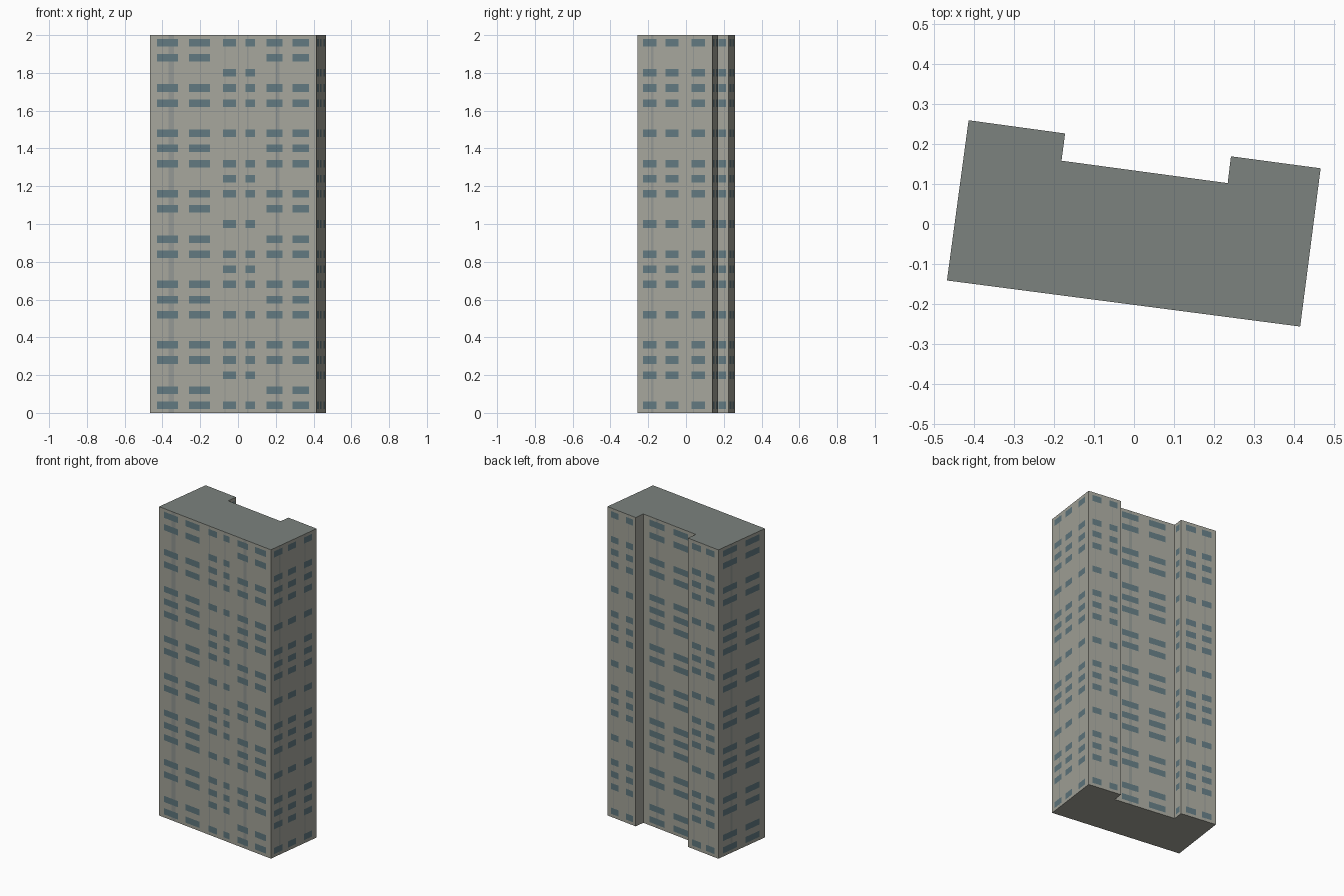
import bpy, bmesh
from mathutils import Vector

if "Cube" in bpy.data.objects:
    bpy.data.objects.remove(bpy.data.objects["Cube"])

def material(name, rgb):
    m = bpy.data.materials.new(name)
    m.diffuse_color = (*rgb, 1)
    m.use_nodes = True
    m.node_tree.nodes["Principled BSDF"].inputs["Base Color"].default_value = m.diffuse_color
    return m

HEIGHT, FLOORS = 2.0, 25
PITCH = HEIGHT / FLOORS
WALL, GLASS, STRIP, ROOF = range(4)

# floors that carry windows, for wide (A) and narrow (B) columns
A = {0, 1, 3, 4, 6, 7, 8, 10, 11, 13, 14, 16, 17, 18, 20, 21, 23, 24}
B = {0, 2, 3, 4, 6, 8, 9, 10, 12, 14, 15, 16, 18, 20, 21, 22, 24}

# footprint, counter-clockwise from the front left corner
corners = [(-0.467, -0.141), (0.415, -0.256), (0.466, 0.139), (0.242, 0.169),
           (0.234, 0.102), (-0.181, 0.158), (-0.172, 0.226), (-0.413, 0.259)]

# per wall: window columns (start, end, floors) and vertical strips, as fractions of the wall
walls = [
    # front
    ([(.043, .168, A), (.236, .36, A), (.44, .516, B), (.575, .632, B),
      (.70, .797, A), (.858, .955, A)],
     [(.111, .145), (.447, .455), (.585, .593), (.755, .78)]),
    # right
    ([(.07, .25, B), (.37, .55, B), (.72, .90, B)], [(.18, .21), (.74, .755)]),
    # right wing back
    ([(.12, .40, B), (.65, .90, B)], [(.19, .22), (.72, .74)]),
    # right wing inner side
    ([], []),
    # recessed back
    ([(.12, .40, A), (.57, .85, A)], [(.24, .29)]),
    # left wing inner side
    ([(.2, .8, B)], []),
    # left wing back
    ([(.14, .43, B), (.60, .87, B)], [(.19, .22), (.68, .70)]),
    # left
    ([(.10, .40, A), (.58, .88, A)], [(.26, .30)]),
]

# height levels: sill and head of every floor
levels = [0.0]
for f in range(FLOORS):
    levels += [f * PITCH + 0.02, f * PITCH + 0.06]
levels.append(HEIGHT)

bm = bmesh.new()

# ring of vertical lines around the building, with the wall and span each begins
ring = []
for w, (cols, strips) in enumerate(walls):
    p, q = Vector(corners[w]), Vector(corners[(w + 1) % len(corners)])
    cuts = sorted({0.0, 1.0} | {c for s in cols for c in s[:2]} | {c for s in strips for c in s})
    for u0, u1 in zip(cuts, cuts[1:]):
        xy = p.lerp(q, u0)
        ring.append(([bm.verts.new((xy.x, xy.y, z)) for z in levels], w, (u0 + u1) / 2))

# wall panels with flush windows
for i, (line, w, u) in enumerate(ring):
    nxt = ring[(i + 1) % len(ring)][0]
    cols, strips = walls[w]
    lit = next((s[2] for s in cols if s[0] < u < s[1]), set())
    strip = any(s[0] < u < s[1] for s in strips)
    for k in range(len(levels) - 1):
        face = bm.faces.new((line[k], nxt[k], nxt[k + 1], line[k + 1]))
        if k % 2 and k // 2 in lit:
            face.material_index = GLASS
        elif strip:
            face.material_index = STRIP

# roof and underside
roof = bm.faces.new([r[0][-1] for r in ring])
roof.material_index = ROOF
bm.faces.new([r[0][0] for r in reversed(ring)])

mesh = bpy.data.meshes.new("apartment_tower")
bm.to_mesh(mesh)
bm.free()
for name, rgb in [("wall", (.38, .38, .33)), ("window", (.12, .19, .215)),
                  ("strip", (.29, .31, .29)), ("roof", (.20, .225, .21))]:
    mesh.materials.append(material(name, rgb))
bpy.context.collection.objects.link(bpy.data.objects.new("apartment_tower", mesh))
